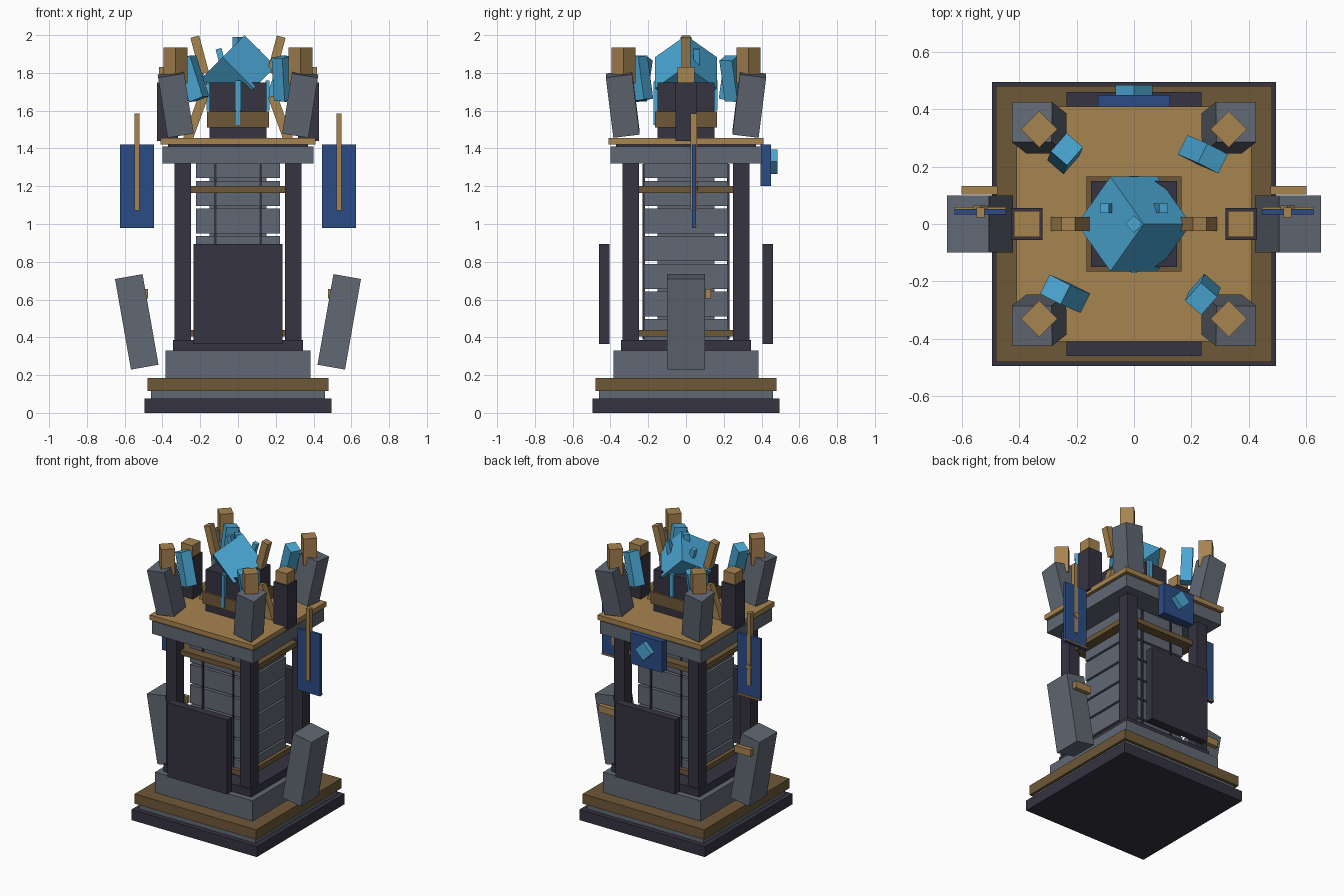
import bpy
import bmesh
import math
from mathutils import Matrix, Vector, Euler

if "Cube" in bpy.data.objects:
    bpy.data.objects.remove(bpy.data.objects["Cube"])


def srgb(r, g, b):
    f = lambda c: c / 12.92 if c <= 0.04045 else ((c + 0.055) / 1.055) ** 2.4
    return (f(r / 255), f(g / 255), f(b / 255), 1.0)


def material(name, *rgb):
    m = bpy.data.materials.new(name)
    m.diffuse_color = srgb(*rgb)
    m.use_nodes = True
    m.node_tree.nodes["Principled BSDF"].inputs["Base Color"].default_value = m.diffuse_color
    return m


STONE = material("grey_stone", 97, 104, 115)
DARK = material("dark_iron", 53, 52, 65)
BRONZE = material("bronze", 110, 88, 56)
GOLD = material("gold", 166, 131, 80)
BLUE = material("blue_cloth", 43, 76, 134)
CYAN = material("cyan_crystal", 75, 167, 212)


def box(name, mat, size, centre, rot=None):
    """Box of a given size, turned about its centre."""
    bm = bmesh.new()
    bmesh.ops.create_cube(bm, size=1.0)
    bmesh.ops.transform(bm, matrix=Matrix.Diagonal((*size, 1)), verts=bm.verts)
    me = bpy.data.meshes.new(name)
    bm.to_mesh(me)
    bm.free()
    me.materials.append(mat)
    ob = bpy.data.objects.new(name, me)
    r = rot.to_matrix().to_4x4() if rot else Matrix.Identity(4)
    ob.matrix_world = Matrix.Translation(centre) @ r
    bpy.context.collection.objects.link(ob)
    return ob


def tier(name, mat, half, z0, z1):
    """Square layer centred on the vertical axis."""
    return box(name, mat, (2 * half, 2 * half, z1 - z0), (0, 0, (z0 + z1) / 2))


def span(name, mat, x0, x1, y0, y1, z0, z1):
    return box(name, mat, (x1 - x0, y1 - y0, z1 - z0),
               ((x0 + x1) / 2, (y0 + y1) / 2, (z0 + z1) / 2))


def turn(x=0, y=0, z=0):
    return Euler((math.radians(x), math.radians(y), math.radians(z)))


# Stepped base, deck and central pedestal
for name, mat, half, z0, z1 in [
        ("base_slab", DARK, 0.495, 0.0, 0.075),
        ("base_joint", STONE, 0.46, 0.075, 0.115),
        ("base_band", BRONZE, 0.48, 0.115, 0.185),
        ("base_block", STONE, 0.385, 0.185, 0.33),
        ("base_cap", DARK, 0.345, 0.33, 0.385),
        ("lower_ring", BRONZE, 0.25, 0.405, 0.44),
        ("upper_ring", BRONZE, 0.29, 1.165, 1.2),
        ("deck_block", STONE, 0.4, 1.32, 1.41),
        ("deck_joint", DARK, 0.37, 1.41, 1.42),
        ("deck_plate", GOLD, 0.41, 1.42, 1.455),
        ("pedestal_foot", DARK, 0.15, 1.455, 1.51),
        ("pedestal_band", BRONZE, 0.165, 1.51, 1.595),
        ("pedestal_top", DARK, 0.15, 1.595, 1.75),
        ("tower_core", STONE, 0.15, 0.385, 1.32)]:
    tier(name, mat, half, z0, z1)

# Stacked tower courses
for i in range(7):
    z = 0.43 + 0.1465 * i
    tier("tower_course", STONE, 0.223, max(z - 0.066, 0.385), min(z + 0.066, 1.32))

# Front and back: armour plates and thin seams on the tower
for s in (-1, 1):
    box("armour_plate", DARK, (0.47, 0.055, 0.53), (0, 0.4325 * s, 0.63))
    for x in (-0.12, 0.12):
        box("tower_seam", DARK, (0.012, 0.012, 0.93), (x, 0.224 * s, 0.853))

# Corner parts: posts, leaning pillars and gold caps
for sx in (-1, 1):
    for sy in (-1, 1):
        box("corner_post", DARK, (0.085, 0.085, 0.935),
            (0.2925 * sx, 0.2925 * sy, 0.8525))
        box("leaning_pillar", STONE, (0.14, 0.14, 0.325),
            (0.33 * sx, 0.335 * sy, 1.635), turn(x=-7 * sy, y=9 * sx))
        box("pillar_cap", GOLD, (0.09, 0.09, 0.19),
            (0.33 * sx, 0.33 * sy, 1.84), turn(z=45))

# Side parts
for s in (-1, 1):
    # Deck side pillar with cap
    box("side_pillar", DARK, (0.11, 0.11, 0.31), (0.373 * s, 0, 1.595))
    box("side_pillar_cap", GOLD, (0.09, 0.09, 0.1), (0.373 * s, 0, 1.78))
    # Claw around the crystal
    box("claw_lower", GOLD, (0.05, 0.05, 0.25), (0.225 * s, 0, 1.56), turn(y=-20 * s))
    box("claw_upper", GOLD, (0.048, 0.05, 0.2), (0.203 * s, 0, 1.895), turn(y=15 * s))
    # Leaning buttress with strap
    box("buttress", STONE, (0.148, 0.2, 0.487), (0.536 * s, 0, 0.482), turn(y=10 * s))
    box("buttress_strap", GOLD, (0.125, 0.03, 0.05), (0.538 * s, 0.117, 0.63))
    # Hanging banner with pole, lower trim and emblem
    box("banner", BLUE, (0.18, 0.02, 0.44), (0.535 * s, 0.043, 1.2))
    box("banner_pole", GOLD, (0.028, 0.034, 0.515), (0.535 * s, 0.04, 1.328))
    box("banner_trim", GOLD, (0.18, 0.008, 0.012), (0.535 * s, 0.056, 0.988))
    box("banner_emblem", GOLD, (0.035, 0.012, 0.035), (0.535 * s, 0.058, 1.2), turn(y=45))

# Back shield with gem
span("back_shield", BLUE, -0.125, 0.125, 0.395, 0.45, 1.2, 1.42)
box("shield_gem", CYAN, (0.092, 0.035, 0.092), (0, 0.467, 1.33), turn(y=45))

# Main crystal, small shards on it, and glowing strips on the pedestal
box("main_crystal", CYAN, (0.233, 0.233, 0.233), (0, 0, 1.8), turn(45, 45, 0))
box("crystal_tip", CYAN, (0.042, 0.042, 0.06), (0, 0, 1.96), turn(z=45))
for s in (-1, 1):
    box("crystal_splinter", CYAN, (0.032, 0.032, 0.14),
        (0.085 * s, 0.055, 1.86), turn(y=15 * s))
    box("pedestal_strip_side", CYAN, (0.022, 0.03, 0.16), (0.156 * s, 0, 1.68))
    box("pedestal_strip_front", CYAN, (0.03, 0.022, 0.16), (0, 0.156 * s, 1.68))
box("pedestal_strip_long", CYAN, (0.022, 0.016, 0.23), (0, -0.163, 1.64))

# Floating shards, repeated by half a turn
for s in (-1, 1):
    for pos, lean, spin in [((0.24, 0.243), (0.07, -0.03, 0.22), -27),
                            ((-0.24, 0.245), (0.012, 0.03, 0.22), 49)]:
        axis = Vector((lean[0] * s, lean[1] * s, lean[2]))
        q = Vector((0, 0, 1)).rotation_difference(axis)
        rot = q @ turn(z=spin).to_quaternion()
        box("floating_shard", CYAN, (0.085, 0.075, 0.23),
            (pos[0] * s, pos[1] * s, 1.77), rot)
